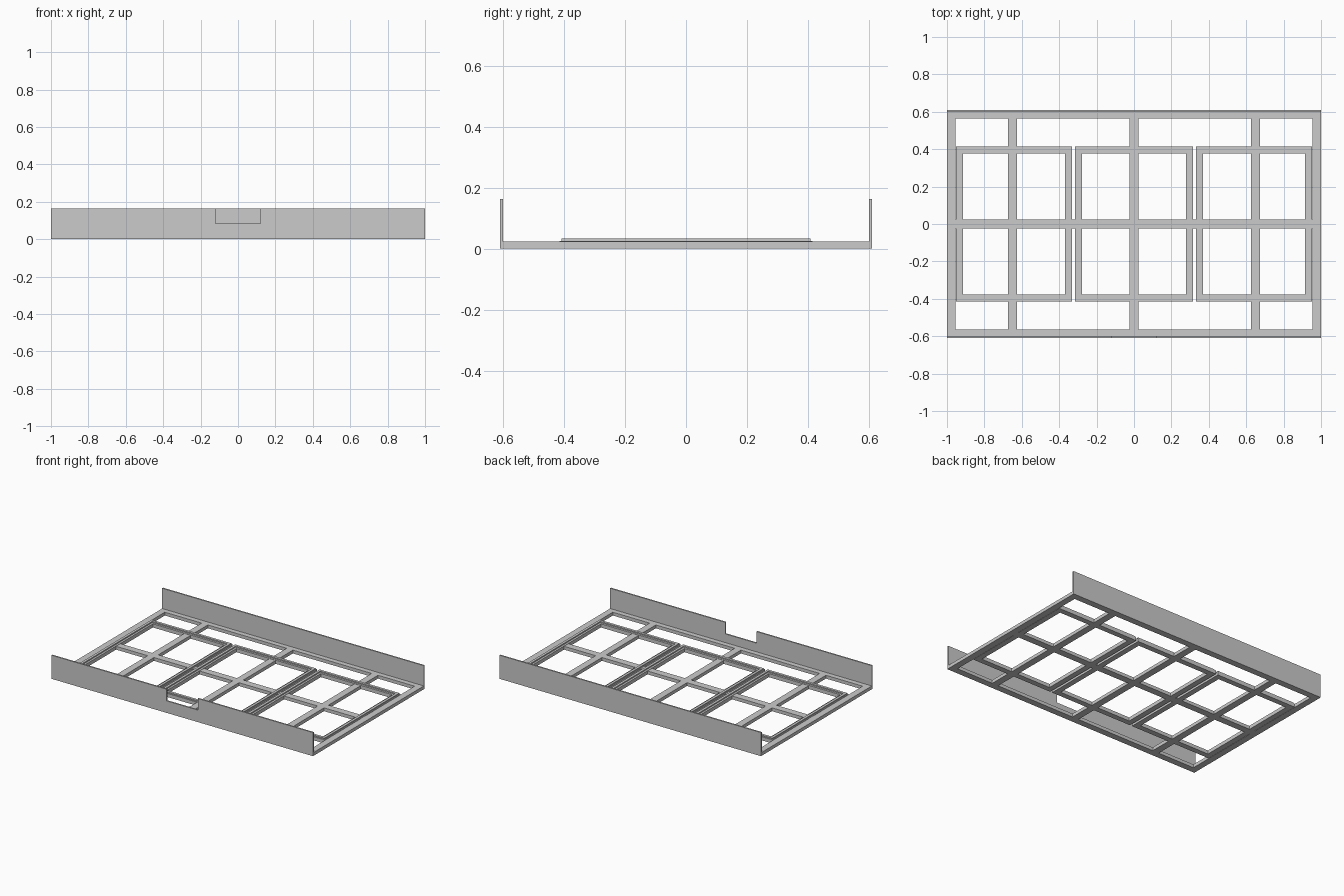
import bpy, bmesh

if "Cube" in bpy.data.objects:
    bpy.data.objects.remove(bpy.data.objects["Cube"])

steel = bpy.data.materials.new("grey steel")
steel.diffuse_color = (0.6, 0.6, 0.6, 1)
steel.use_nodes = True
steel.node_tree.nodes["Principled BSDF"].inputs["Base Color"].default_value = steel.diffuse_color


def extruded(name, loops, z0, z1):
    """Extrude a flat outline (outer loop, optional hole of equal count) upward."""
    bm = bmesh.new()
    rings = [[bm.verts.new((x, y, z0)) for x, y in loop] for loop in loops]
    if len(rings) == 1:
        bm.faces.new(rings[0])
    else:
        a, b = rings
        n = len(a)
        for i in range(n):
            j = (i + 1) % n
            bm.faces.new((a[i], a[j], b[j], b[i]))
    res = bmesh.ops.extrude_face_region(bm, geom=bm.faces[:])
    top = [v for v in res["geom"] if isinstance(v, bmesh.types.BMVert)]
    bmesh.ops.translate(bm, verts=top, vec=(0, 0, z1 - z0))
    bmesh.ops.recalc_face_normals(bm, faces=bm.faces[:])
    mesh = bpy.data.meshes.new(name)
    bm.to_mesh(mesh)
    bm.free()
    mesh.materials.append(steel)
    ob = bpy.data.objects.new(name, mesh)
    bpy.context.collection.objects.link(ob)
    return ob


def rect(x0, x1, y0, y1):
    return [(x0, y0), (x1, y0), (x1, y1), (x0, y1)]


def box(name, x0, x1, y0, y1, z0, z1):
    return extruded(name, [rect(x0, x1, y0, y1)], z0, z1)


def ring(name, x0, x1, y0, y1, w, z0, z1):
    return extruded(name, [rect(x0, x1, y0, y1),
                           rect(x0 + w, x1 - w, y0 + w, y1 - w)], z0, z1)


BAR = 0.023   # height of the base bars

# Base frame with cross bars
extruded("base_frame", [rect(-1, 1, -0.6, 0.6), rect(-0.955, 0.955, -0.565, 0.565)], 0, BAR)
for i, x in enumerate((-0.65, 0, 0.65)):
    box(f"cross_bar_{i}", x - 0.024, x + 0.024, -0.565, 0.565, 0, BAR)
box("long_bar", -0.955, 0.955, -0.024, 0.024, 0, BAR)

# Three tray frames: flat ledge with a thin raised outer rim
for i, (x0, x1) in enumerate(((-0.953, -0.331), (-0.315, 0.315), (0.331, 0.953))):
    ring(f"tray_ledge_{i}", x0, x1, -0.415, 0.415, 0.038, 0, BAR + 0.002)
    ring(f"tray_rim_{i}", x0 + 0.006, x1 - 0.006, -0.409, 0.409, 0.018, BAR, 0.033)

# Back wall, and front wall with a central notch
box("back_wall", -1, 1, 0.6, 0.61, 0, 0.163)
wall = extruded("front_wall", [[(-1, 0), (1, 0), (1, 0.163), (0.12, 0.163), (0.12, 0.083),
                               (-0.12, 0.083), (-0.12, 0.163), (-1, 0.163)]], 0, 0.01)
wall.rotation_euler.x = 1.5707963
wall.location.y = -0.6
